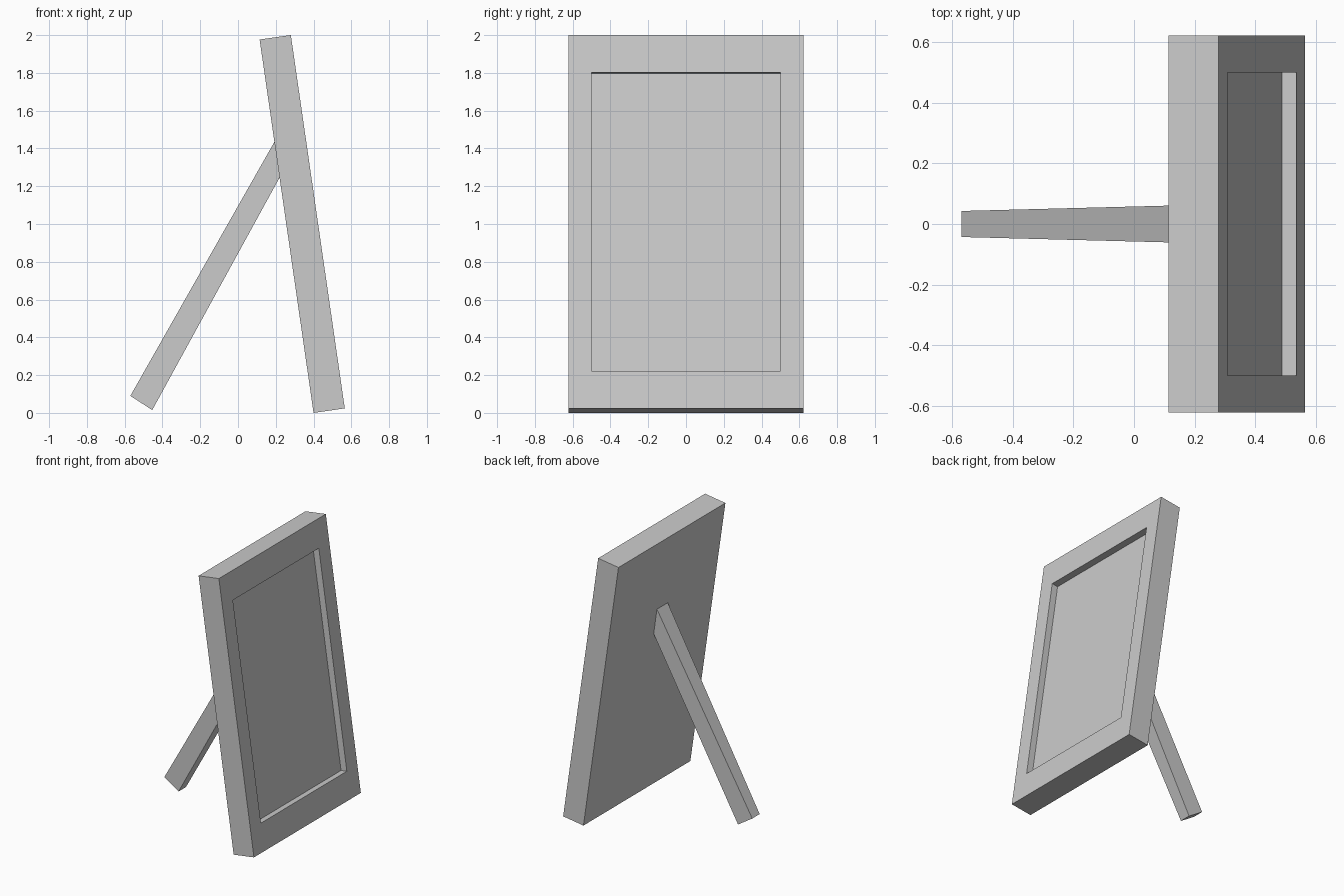
import bpy, bmesh, math
from mathutils import Matrix, Vector

if "Cube" in bpy.data.objects:
    bpy.data.objects.remove(bpy.data.objects["Cube"])

TILT = math.radians(-8.22)
LENGTH, HALF_W, THICK = 1.997, 0.622, 0.167


def finish(bm, name):
    bmesh.ops.recalc_face_normals(bm, faces=bm.faces)
    mesh = bpy.data.meshes.new(name)
    bm.to_mesh(mesh)
    bm.free()
    obj = bpy.data.objects.new(name, mesh)
    bpy.context.collection.objects.link(obj)
    return obj


# Leaning frame: slab with its origin on the bottom back edge
bm = bmesh.new()
bmesh.ops.create_cube(bm, size=1)
for v in bm.verts:
    v.co = Vector(((v.co.x + 0.5) * THICK, v.co.y * 2 * HALF_W, (v.co.z + 0.5) * LENGTH))
bm.normal_update()

# Recessed picture panel on the +x face
panel = max(bm.faces, key=lambda f: f.calc_center_median().x)
bmesh.ops.inset_region(bm, faces=[panel], thickness=0.1)
for v in panel.verts:
    v.co.y = math.copysign(0.5, v.co.y)
    v.co.z = 0.2 if v.co.z < LENGTH / 2 else LENGTH - 0.2
sunk = bmesh.ops.extrude_discrete_faces(bm, faces=[panel])["faces"][0]
bmesh.ops.translate(bm, verts=sunk.verts, vec=(-0.048, 0, 0))
bm.transform(Matrix.Translation((0.40, 0, 0)) @ Matrix.Rotation(TILT, 4, 'Y'))
finish(bm, "picture_frame")

# Rear strut: side profile (x, z, half width), narrowing toward the foot,
# with its upper end let slightly into the frame
profile = [(-0.57, 0.09, 0.043), (-0.454, 0.015, 0.043),
           (0.229, 1.262, 0.062), (0.203, 1.453, 0.063)]
bm = bmesh.new()
sides = [[bm.verts.new((x, s * w, z)) for x, z, w in profile] for s in (-1, 1)]
for side in sides:
    bm.faces.new(side)
for i in range(4):
    j = (i + 1) % 4
    bm.faces.new((sides[0][i], sides[0][j], sides[1][j], sides[1][i]))
finish(bm, "rear_strut")
